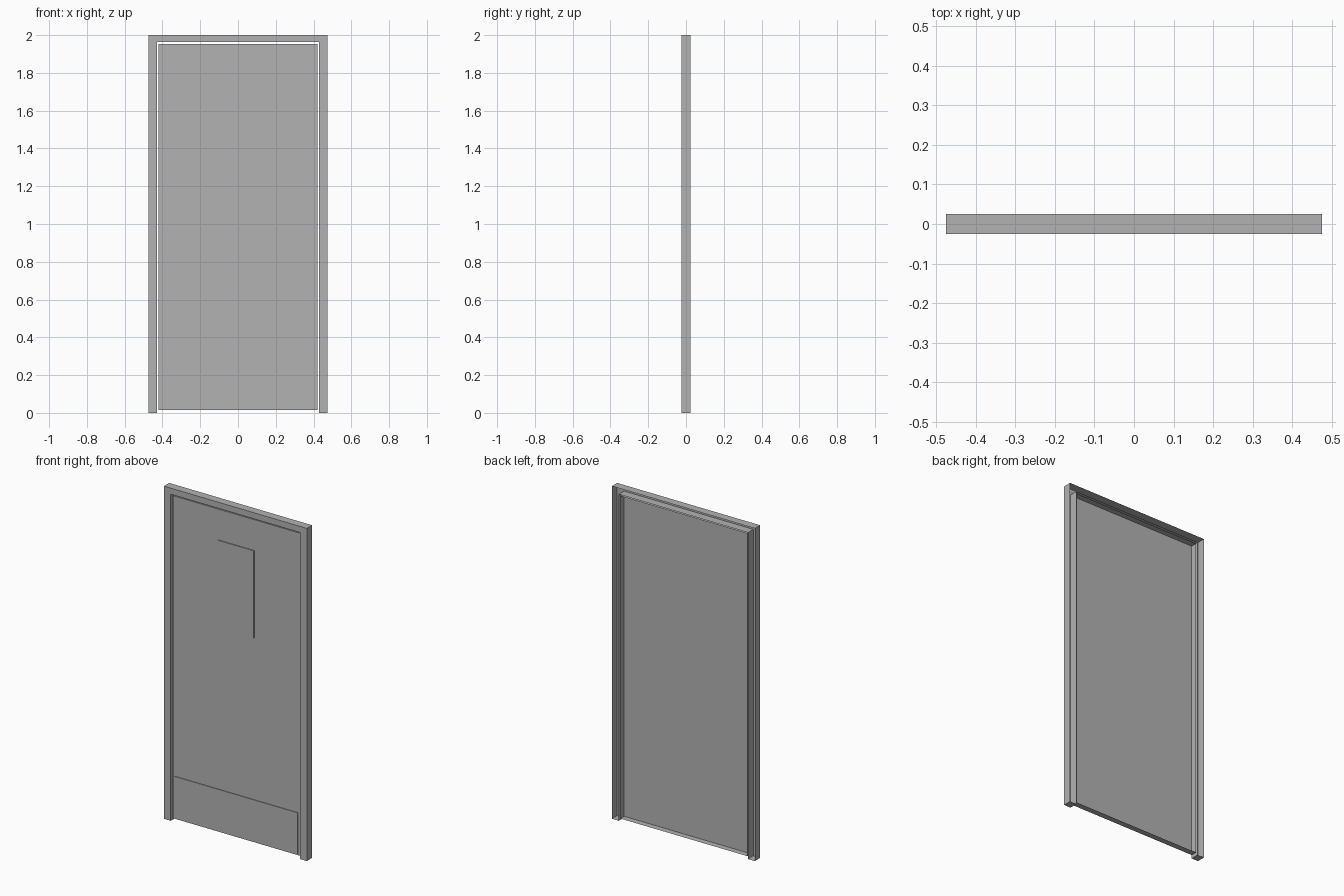
import bpy, bmesh

if "Cube" in bpy.data.objects:
    bpy.data.objects.remove(bpy.data.objects["Cube"])

grey = bpy.data.materials.new("painted_steel_grey")
grey.diffuse_color = (0.45, 0.45, 0.45, 1)
grey.use_nodes = True
grey.node_tree.nodes["Principled BSDF"].inputs["Base Color"].default_value = grey.diffuse_color


def finish(name, bm):
    bmesh.ops.remove_doubles(bm, verts=bm.verts, dist=1e-5)
    mesh = bpy.data.meshes.new(name)
    bm.to_mesh(mesh)
    bm.free()
    mesh.materials.append(grey)
    obj = bpy.data.objects.new(name, mesh)
    bpy.context.collection.objects.link(obj)
    return obj


def tray(name, x, z0, z1, y_front, y_back):
    """Folded sheet: a box symmetric in x with its rear face left open."""
    bm = bmesh.new()
    bmesh.ops.create_cube(bm, size=1)
    for v in bm.verts:
        v.co.x *= 2 * x
        v.co.y = y_front if v.co.y < 0 else y_back
        v.co.z = z0 if v.co.z < 0 else z1
    rear = [f for f in bm.faces if all(abs(v.co.y - y_back) < 1e-6 for v in f.verts)]
    bmesh.ops.delete(bm, geom=rear, context='FACES_ONLY')
    bm.normal_update()
    return finish(name, bm)


# Pressed metal frame: one arch outline, extruded back, open at the rear
OUT, IN, TOP, HEAD, D = 0.475, 0.43, 2.0, 1.963, 0.025
outline = [(-OUT, 0), (-IN, 0), (-IN, HEAD), (IN, HEAD),
           (IN, 0), (OUT, 0), (OUT, TOP), (-OUT, TOP)]
bm = bmesh.new()
front = [bm.verts.new((x, -D, z)) for x, z in outline]
back = [bm.verts.new((x, D, z)) for x, z in outline]
bm.faces.new(front)
for i in range(len(outline)):
    j = (i + 1) % len(outline)
    bm.faces.new((front[j], front[i], back[i], back[j]))
bm.normal_update()
finish("door_frame", bm)

# Door leaf: hollow tray, set slightly behind the frame face
LEAF = -0.015
tray("door_leaf", 0.422, 0.014, 1.953, LEAF, 0.021)

# Thin raised plates on the leaf
tray("window_panel", 0.119, 1.243, 1.768, LEAF - 0.006, LEAF)
tray("kick_plate", 0.41, 0.022, 0.27, LEAF - 0.004, LEAF)
